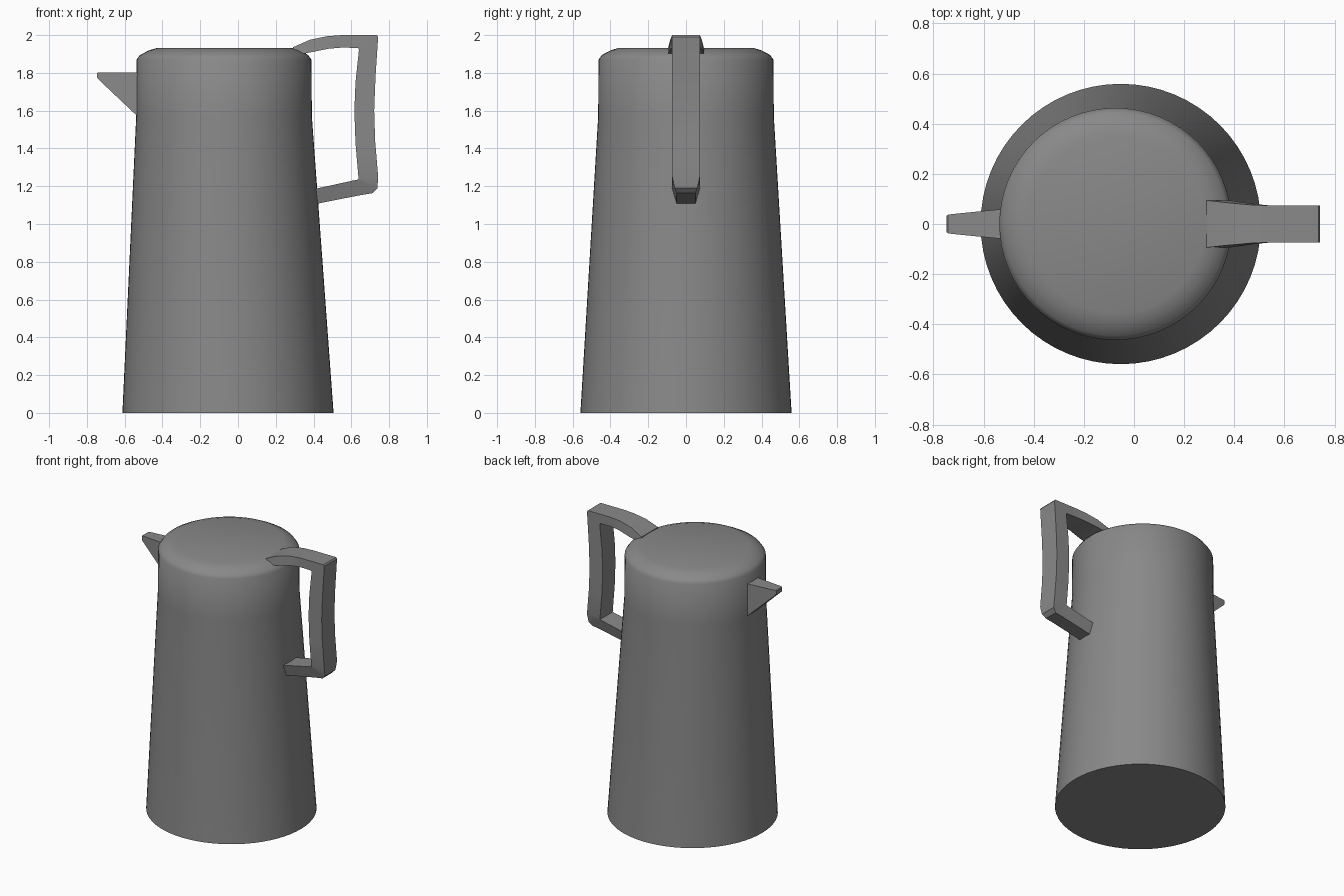
import bpy
import bmesh
from math import cos, sin, tau, radians

if "Cube" in bpy.data.objects:
    bpy.data.objects.remove(bpy.data.objects["Cube"])

GREY = (0.25, 0.25, 0.25, 1)
mat = bpy.data.materials.new("plain grey")
mat.use_nodes = True
mat.diffuse_color = GREY
mat.node_tree.nodes["Principled BSDF"].inputs["Base Color"].default_value = GREY


def loft(name, rings, angle):
    """Skin a list of equal-length point rings and cap both ends."""
    bm = bmesh.new()
    loops = [[bm.verts.new(p) for p in ring] for ring in rings]
    for a, b in zip(loops, loops[1:]):
        for i in range(len(a)):
            j = (i + 1) % len(a)
            bm.faces.new((a[i], a[j], b[j], b[i]))
    bm.faces.new(loops[0][::-1])
    bm.faces.new(loops[-1])
    bmesh.ops.recalc_face_normals(bm, faces=bm.faces)
    mesh = bpy.data.meshes.new(name)
    bm.to_mesh(mesh)
    bm.free()
    mesh.materials.append(mat)
    obj = bpy.data.objects.new(name, mesh)
    bpy.context.collection.objects.link(obj)
    bpy.ops.object.select_all(action="DESELECT")
    obj.select_set(True)
    bpy.context.view_layer.objects.active = obj
    bpy.ops.object.shade_smooth_by_angle(angle=radians(angle))
    return obj


# Tapered body with a softly rounded lid: (centre x, radius, z)
SIDES = 64
profile = [(-0.053, 0.559, 0), (-0.074, 0.465, 1.57), (-0.074, 0.463, 1.87),
           (-0.074, 0.445, 1.895), (-0.072, 0.4, 1.919), (-0.07, 0.355, 1.933)]
loft("body", [[(cx + r * cos(tau * i / SIDES), r * sin(tau * i / SIDES), z)
               for i in range(SIDES)] for cx, r, z in profile], 50)

# Handle sections: outer x, z, half width; inner x, z, half width
handle = [
    (0.29, 1.935, 0.094, 0.29, 1.89, 0.094),
    (0.38, 1.975, 0.084, 0.38, 1.908, 0.094),
    (0.47, 1.994, 0.076, 0.48, 1.928, 0.08),
    (0.55, 2.0, 0.073, 0.55, 1.934, 0.073),
    (0.735, 2.0, 0.073, 0.637, 1.932, 0.073),
    (0.742, 1.99, 0.073, 0.64, 1.92, 0.073),
    (0.728, 1.78, 0.073, 0.622, 1.75, 0.073),
    (0.721, 1.6, 0.073, 0.616, 1.6, 0.073),
    (0.726, 1.44, 0.073, 0.622, 1.43, 0.073),
    (0.742, 1.25, 0.073, 0.638, 1.24, 0.073),
    (0.738, 1.19, 0.06, 0.637, 1.237, 0.073),
    (0.712, 1.163, 0.05, 0.63, 1.234, 0.073),
    (0.65, 1.153, 0.05, 0.6, 1.228, 0.073),
    (0.38, 1.1, 0.05, 0.38, 1.18, 0.073),
]
loft("handle", [[(ox, -ow, oz), (ox, ow, oz), (ix, iw, iz), (ix, -iw, iz)]
                for ox, oz, ow, ix, iz, iw in handle], 30)

# Wedge spout: x, top z, bottom z, half width
spout = [(-0.5, 1.803, 1.54, 0.062), (-0.73, 1.803, 1.757, 0.039),
         (-0.742, 1.802, 1.769, 0.037), (-0.747, 1.797, 1.778, 0.033)]
loft("spout", [[(x, -w, top), (x, w, top), (x, w, low), (x, -w, low)]
               for x, top, low, w in spout], 30)
